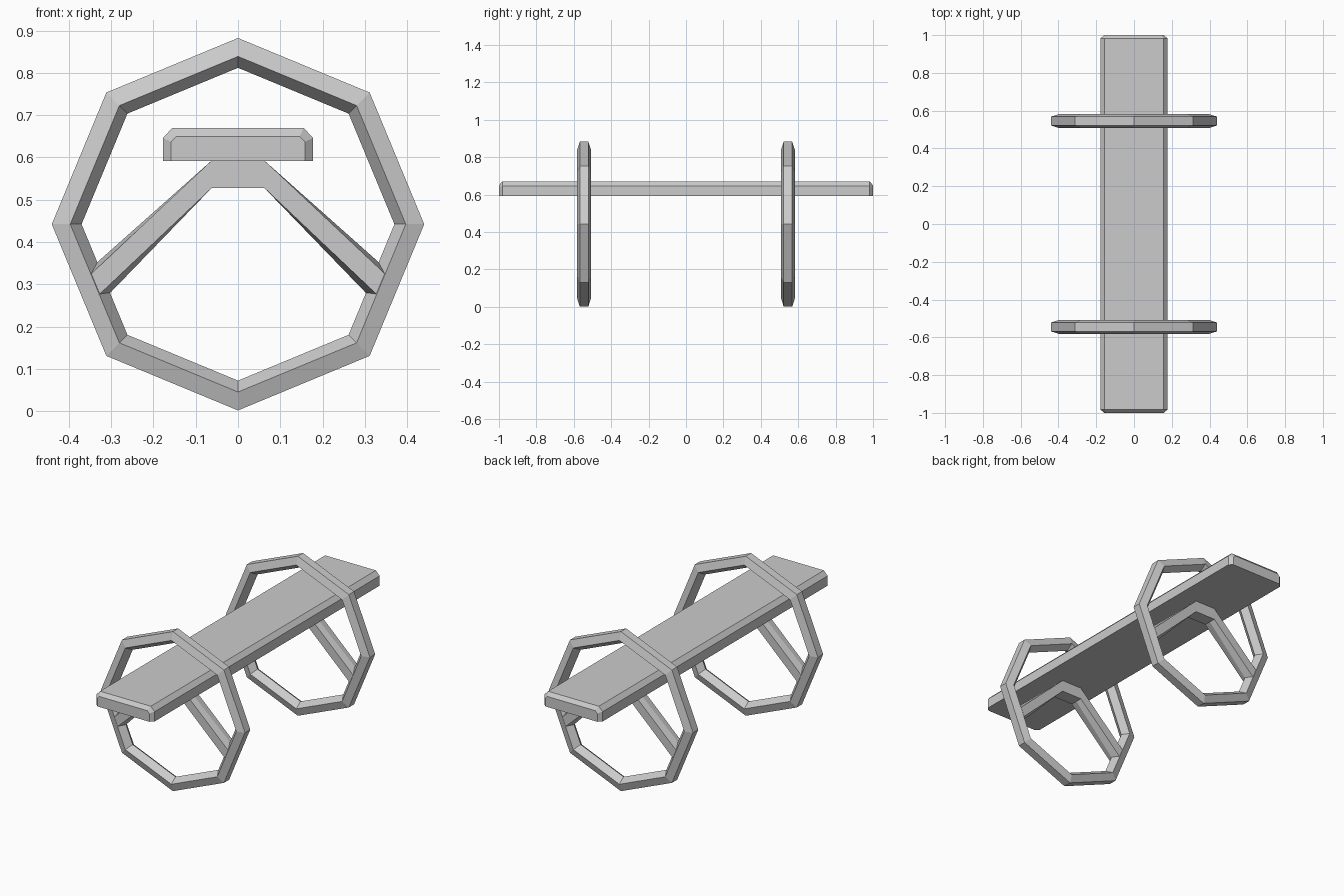
import bpy, bmesh, math
from mathutils import Vector

if "Cube" in bpy.data.objects:
    bpy.data.objects.remove(bpy.data.objects["Cube"])

RING_Y, CZ = 0.545, 0.442
MAJOR, MINOR = 0.409, 0.0390


def loft(name, sections, closed=False):
    """Skin a list of equal-length point loops; cap the ends unless closed."""
    bm = bmesh.new()
    loops = [[bm.verts.new(p) for p in s] for s in sections]
    pairs = list(zip(loops, loops[1:]))
    if closed:
        pairs.append((loops[-1], loops[0]))
    for a, b in pairs:
        n = len(a)
        for i in range(n):
            j = (i + 1) % n
            bm.faces.new((a[i], a[j], b[j], b[i]))
    if not closed:
        bm.faces.new(loops[0])
        bm.faces.new(loops[-1])
    bmesh.ops.recalc_face_normals(bm, faces=bm.faces)
    mesh = bpy.data.meshes.new(name)
    bm.to_mesh(mesh)
    bm.free()
    obj = bpy.data.objects.new(name, mesh)
    bpy.context.collection.objects.link(obj)
    return obj


# Octagonal ring with a five-sided section whose ridge points inward
def ring(name, y):
    sections = []
    for k in range(8):
        a = k * math.tau / 8
        loop = []
        for m in range(5):
            t = math.pi + m * math.tau / 5
            r = MAJOR + MINOR * math.cos(t)
            loop.append((r * math.cos(a), y + MINOR * math.sin(t), CZ + r * math.sin(a)))
        sections.append(loop)
    return loft(name, sections, closed=True)


# Bent brace from one side of the ring, under the seat, to the other
def brace(name, y):
    w = 0.037
    # (top edge, top ridge, bottom edge, bottom ridge) in x, z
    stations = [((0.347, 0.325), (0.332, 0.353), (0.327, 0.277), (0.302, 0.280)),
                ((0.062, 0.593), (0.062, 0.593), (0.062, 0.528), (0.062, 0.528))]

    def section(st, s):
        te, tr, be, br = st
        pts = [(te, -w), (tr, 0), (te, w), (be, w), (br, 0), (be, -w)]
        return [(s * p[0], y + dy, p[1]) for p, dy in pts]

    path = [section(st, -1) for st in stations]
    path += [section(st, 1) for st in reversed(stations)]
    return loft(name, path)


for label, side in (("front", -1), ("back", 1)):
    ring(label + "_ring", side * RING_Y)
    brace(label + "_brace", side * RING_Y)

# Seat plank: chamfered top edges, ends stepped in by a small bevel
half_outer = [(0.178, 0.592), (0.178, 0.646), (0.155, 0.670)]
half_inner = [(0.158, 0.592), (0.158, 0.637), (0.146, 0.650)]


def plank(half, y):
    return [(x, y, z) for x, z in half] + [(-x, y, z) for x, z in reversed(half)]


loft("seat", [plank(half_inner, -1), plank(half_outer, -0.982),
              plank(half_outer, 0.982), plank(half_inner, 1)])
